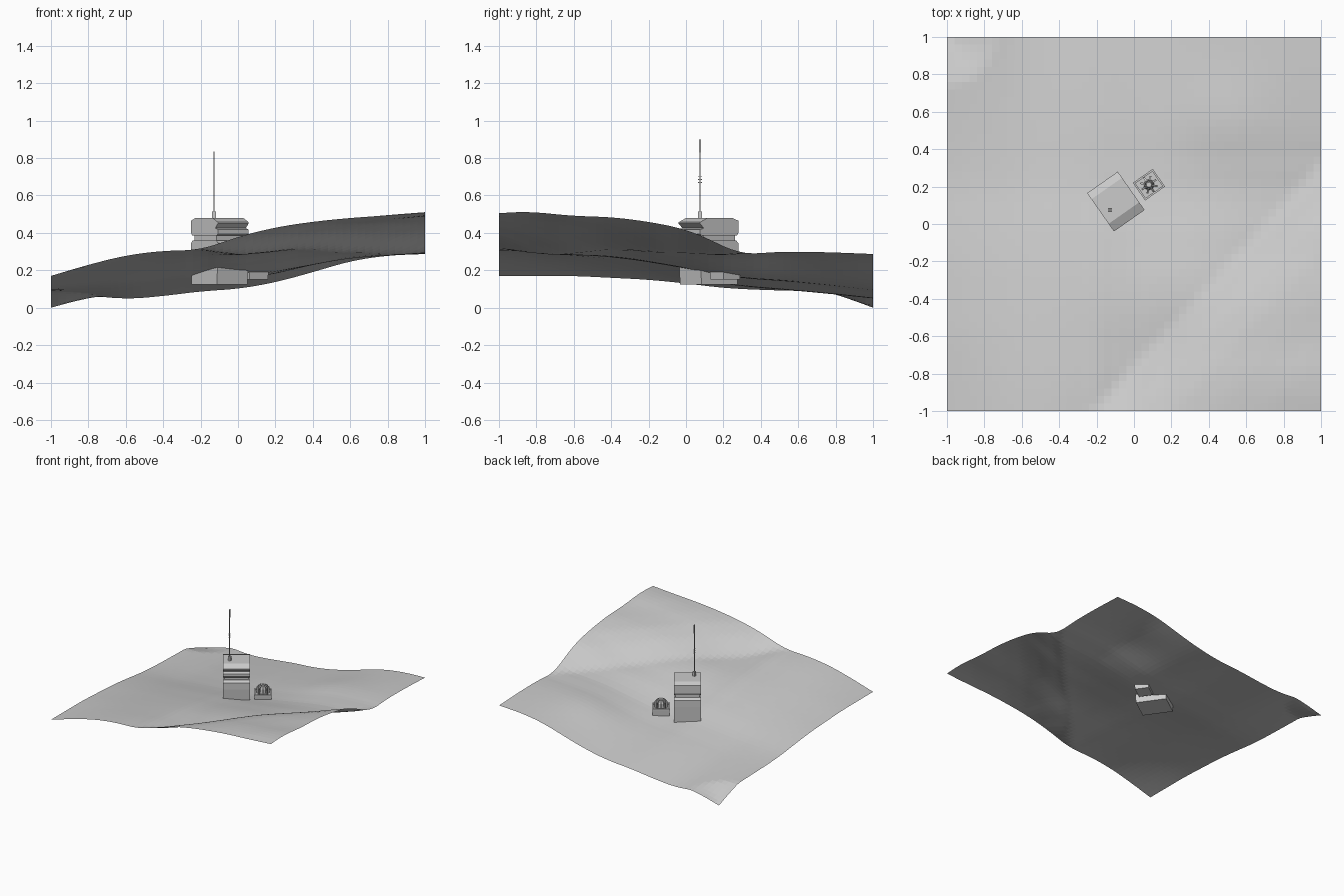
import bpy, bmesh, math
from mathutils import Vector, Matrix

if "Cube" in bpy.data.objects:
    bpy.data.objects.remove(bpy.data.objects["Cube"])

ANG = math.radians(35)


def make(name, bm):
    bmesh.ops.recalc_face_normals(bm, faces=bm.faces)
    me = bpy.data.meshes.new(name)
    bm.to_mesh(me)
    bm.free()
    ob = bpy.data.objects.new(name, me)
    bpy.context.collection.objects.link(ob)
    return ob


def place(ob, x, y):
    ob.location = (x, y, 0)
    ob.rotation_euler = (0, 0, ANG)
    return ob


def lerp(pts, t):
    for (a, za), (b, zb) in zip(pts, pts[1:]):
        if t <= b:
            k = max(0, (t - a) / (b - a))
            return za + (zb - za) * k
    return pts[-1][1]


def soft(pts, t, r=.09):
    """Interpolate with the kinks rounded off."""
    w = max(0, min(r, t - pts[0][0], pts[-1][0] - t))
    return sum(lerp(pts, t + w * k / 3) for k in range(-3, 4)) / 7


def extrude_profile(name, pts, width):
    """Side profile (y, z) extruded along x; -y is the front."""
    bm = bmesh.new()
    f = bm.faces.new([bm.verts.new((-width / 2, y, z)) for y, z in pts])
    r = bmesh.ops.extrude_face_region(bm, geom=[f])
    bmesh.ops.translate(bm, vec=(width, 0, 0),
                        verts=[v for v in r["geom"] if isinstance(v, bmesh.types.BMVert)])
    return make(name, bm)


def add_box(bm, c, s, rot=None):
    m = Matrix.Translation(c) @ (rot or Matrix()) @ Matrix.Diagonal((*s, 1))
    bmesh.ops.create_cube(bm, size=1, matrix=m)


# Terrain: edge heights blended across the sheet, plus a bank along a diagonal crease
FRONT = [(-1, .17), (-.8, .23), (-.6, .28), (-.4, .305), (-.2, .308), (0, .38), (.2, .43),
         (.4, .46), (.6, .48), (.8, .49), (1, .505)]
BACK = [(-1, .08), (-.8, .066), (-.6, .045), (-.4, .062), (-.2, .088),
        (0, .10), (.2, .135), (.4, .19), (.6, .25), (.8, .28), (1, .287)]
LEFT = [(-1, .17), (-.6, .17), (-.2, .15), (0, .13), (.2, .105), (.4, .095), (1, .08)]
RIGHT = [(-1, .505), (-.85, .515), (-.6, .49), (-.4, .485), (-.2, .46), (0, .42), (.15, .355),
         (.29, .283), (.5, .3), (.75, .297), (1, .287)]
BANK = [(-.3, 0), (0, 0), (.2, .09), (.4, .14), (.6, .165), (.9, .19), (1.21, .205)]
# Broad swells inside the sheet: x, y, radius, height
SWELLS = [(.3, -.45, .4, .05), (.5, .6, .25, .035)]


def bank(x, y):
    return soft(BANK, max(-.3, x - .923 * y - .723), .05)


def height(x, y):
    u, v = (x + 1) / 2, (y + 1) / 2
    le = soft(LEFT, y) - bank(-1, y)
    ri = soft(RIGHT, y) - bank(1, y)
    fr = soft(FRONT, x) - bank(x, -1)
    ba = soft(BACK, x) - bank(x, 1)
    c00, c10, c01, c11 = .17, .505 - bank(1, -1), .08, .287
    corners = (1 - v) * ((1 - u) * c00 + u * c10) + v * ((1 - u) * c01 + u * c11)
    z = (1 - u) * le + u * ri + (1 - v) * fr + v * ba - corners + bank(x, y)
    for sx, sy, r, h in SWELLS:
        z += h * (1 - x * x) * (1 - y * y) * math.exp(-((x - sx) ** 2 + (y - sy) ** 2) / r ** 2)
    # dropped back left corner
    return z - .08 * max(0, 1 - math.hypot(x + 1, y - 1) / .26) ** 1.15


bm = bmesh.new()
bmesh.ops.create_grid(bm, x_segments=50, y_segments=50, size=1)
for v in bm.verts:
    v.co.z = height(v.co.x, v.co.y)
make("terrain", bm)

# Bunker: buried base, narrow waist, wedge-nosed upper storey
HX, HY = -.097, .12
place(extrude_profile("bunker_base", [(-.115, .125), (.12, .125), (.125, .29), (.125, .345),
      (.11, .36), (-.11, .36), (-.125, .345), (-.125, .29)], .2), HX, HY)
place(extrude_profile("bunker_waist", [(-.095, .355), (.11, .355), (.11, .395), (-.095, .395)],
      .18), HX, HY)
place(extrude_profile("bunker_head", [(-.115, .385), (.115, .385), (.125, .4), (.125, .465),
      (.085, .48), (-.075, .48), (-.125, .457), (-.125, .45), (-.1, .425), (-.125, .418),
      (-.125, .395)], .2), HX, HY)

# Mast with socket, rungs and flat upper blade
bm = bmesh.new()
add_box(bm, (0, 0, .495), (.02, .02, .04))
add_box(bm, (0, 0, .61), (.004, .006, .26))
for z in (.67, .685, .70):
    add_box(bm, (0, 0, z), (.004, .02, .004))
add_box(bm, (0, 0, .785), (.004, .006, .1))
mast = make("mast", bm)
mast.location = (-.128, .075, 0)
bm = bmesh.new()
add_box(bm, (0, 0, .865), (.002, .012, .07))
blade = make("mast_blade", bm)
blade.location = (-.128, .075, 0)

# Generator pad with bevelled bottom
PX, PY = .08, .21
bm = bmesh.new()
add_box(bm, (0, 0, .184), (.13, .115, .068))
for v in bm.verts:
    if v.co.z < .18:
        v.co.x *= .92
        v.co.y *= .92
place(make("generator_pad", bm), PX, PY)

# Raised rim around the pad
bm = bmesh.new()
for s in (-1, 1):
    add_box(bm, (s * .06, 0, .222), (.01, .115, .012))
    add_box(bm, (0, s * .0525, .222), (.11, .01, .012))
place(make("pad_rim", bm), PX, PY)

# Generator core and its ring of bent claws
bm = bmesh.new()
for r1, r2, z, h in ((.03, .027, .235, .04), (.027, .014, .267, .024)):
    bmesh.ops.create_cone(bm, cap_ends=True, segments=8, radius1=r1, radius2=r2, depth=h,
                          matrix=Matrix.Translation((0, 0, z)))
place(make("generator_core", bm), PX, PY)

bm = bmesh.new()
for i in range(8):
    spin = Matrix.Rotation(i * math.tau / 8, 4, 'Z')
    lean = spin @ Matrix.Rotation(math.radians(-50), 4, 'Y')
    add_box(bm, spin @ Vector((.042, 0, .24)), (.01, .01, .055), spin)
    add_box(bm, spin @ Vector((.032, 0, .274)), (.008, .01, .032), lean)
place(make("generator_claws", bm), PX, PY)
